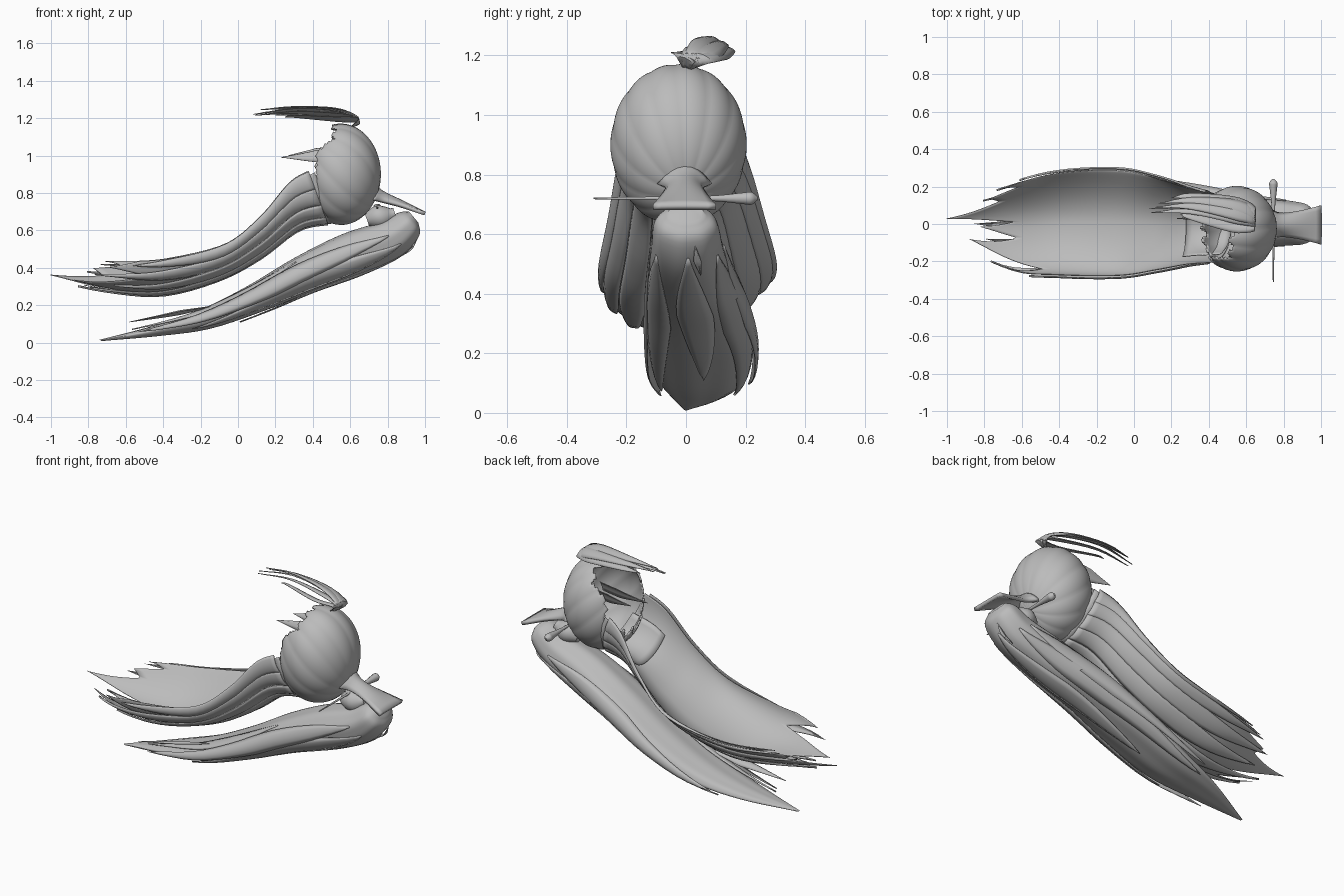
import bpy, math
from mathutils import Vector

if "Cube" in bpy.data.objects:
    bpy.data.objects.remove(bpy.data.objects["Cube"])

hair = bpy.data.materials.new("hair grey")
hair.diffuse_color = (0.5, 0.5, 0.5, 1)
hair.use_nodes = True
hair.node_tree.nodes["Principled BSDF"].inputs["Base Color"].default_value = hair.diffuse_color
trim = bpy.data.materials.new("tie grey")
trim.diffuse_color = (0.5, 0.5, 0.5, 1)
trim.use_nodes = True
trim.node_tree.nodes["Principled BSDF"].inputs["Base Color"].default_value = trim.diffuse_color


def spline(pts, t):
    """Catmull-Rom through a list of tuples, t in 0..len-1."""
    n = len(pts) - 1
    i = max(0, min(n - 1, int(t)))
    f = t - i
    p1, p2 = Vector(pts[i]), Vector(pts[i + 1])
    p0 = Vector(pts[i - 1]) if i > 0 else p1 * 2 - p2
    p3 = Vector(pts[i + 2]) if i + 2 <= n else p2 * 2 - p1
    return 0.5 * (2 * p1 + (p2 - p0) * f + (2 * p0 - 5 * p1 + 4 * p2 - p3) * f * f
                  + (3 * p1 - p0 - 3 * p2 + p3) * f ** 3)


def sheet(name, func, nt, nv, mat=hair, thick=0.004, loop=False, keep=None):
    """Grid surface func(t, v), t and v in 0..1, optionally closed along v."""
    cols = nv if loop else nv + 1
    verts = [func(i / nt, j / nv) for i in range(nt + 1) for j in range(cols)]
    faces = []
    for i in range(nt):
        for j in range(nv):
            k = (j + 1) % cols
            f = (i * cols + j, i * cols + k, (i + 1) * cols + k, (i + 1) * cols + j)
            mid = sum((Vector(verts[a]) for a in f), Vector()) / 4
            if keep is None or keep(mid):
                faces.append(f)
    if loop and keep is None:
        faces.append(tuple(reversed(range(cols))))
        faces.append(tuple(nt * cols + j for j in range(cols)))
    me = bpy.data.meshes.new(name)
    me.from_pydata(verts, [], faces)
    me.validate()
    ob = bpy.data.objects.new(name, me)
    bpy.context.collection.objects.link(ob)
    me.materials.append(mat)
    bpy.context.view_layer.objects.active = ob
    bpy.ops.object.select_all(action='DESELECT')
    ob.select_set(True)
    bpy.ops.object.mode_set(mode='EDIT')
    bpy.ops.mesh.select_all(action='SELECT')
    bpy.ops.mesh.remove_doubles(threshold=0.0005)
    bpy.ops.mesh.delete_loose()
    bpy.ops.mesh.select_all(action='SELECT')
    bpy.ops.mesh.normals_make_consistent(inside=False)
    bpy.ops.object.mode_set(mode='OBJECT')
    bpy.ops.object.shade_smooth_by_angle(angle=math.radians(40))
    if thick:
        m = ob.modifiers.new("thickness", 'SOLIDIFY')
        m.thickness = thick
        m.offset = 0
    return ob


# Scalp cap: ellipsoid whose strands radiate from the tie, open at the face side
C, R = Vector((0.55, -0.025, 0.9)), Vector((0.208, 0.222, 0.265))
pole = Vector((0.8, 0.1, -0.6)).normalized()
side = Vector((0, 1, 0)).cross(pole).normalized()
up = pole.cross(side)


def cap(t, v):
    a, p = math.pi * t, math.tau * v
    d = pole * math.cos(a) + (side * math.cos(p) + up * math.sin(p)) * math.sin(a)
    r = 1 + 0.018 * (abs(math.sin(p * 7)) - 0.5) * math.sin(a)
    return C + Vector((d.x * R.x, d.y * R.y, d.z * R.z)) * r


def in_cap(m):
    jag = 0.015 * math.sin(m.y * 90)
    edge = 0.52 if -0.18 < m.y < 0.14 and m.z > 0.8 else 0.41 if m.z > 0.88 else 0.375
    return m.x > edge + jag


sheet("scalp_cap", cap, 48, 112, thick=0.01, loop=True, keep=in_cap)

# Long front hair: trough stations (floor x, floor z, rim x, rim z, half width, centre y)
TROUGH = [(0.52, .64, .41, .91, .185, -.02), (.33, .61, .28, .84, .205, -.01),
          (.12, .46, .12, .66, .245, 0), (-.10, .345, -.08, .51, .28, .005),
          (-.40, .265, -.40, .445, .272, 0), (-.70, .285, -.66, .43, .225, -.02),
          (-1.01, .35, -.94, .42, .09, 0)]


def trough(s, u, out=0):
    fx, fz, rx, rz, w, yc = spline(TROUGH, s)
    a = u * math.pi / 2
    k = 1 - math.cos(a)
    lift = 0.2 * max(0, k * (1 - k)) * min(1, s / 2) if u > 0 else 0
    return Vector((fx + (rx - fx) * k, yc + (w + out) * math.sin(a),
                   fz + (rz - fz) * k - out * math.cos(a) + lift))


# Zigzag end of the sheet as (across, length)
ENDS = [(-1, 4.5), (-.88, 5.1), (-.7, 4.3), (-.32, 5.6), (-.15, 4.75), (.0, 5.4),
        (.08, 4.8), (.2, 5.99), (.45, 5.1), (.58, 5.3), (.7, 4.8), (.88, 5.15), (1, 4.6)]


def sheet_end(u):
    for (a, ea), (b, eb) in zip(ENDS, ENDS[1:]):
        if u <= b:
            return ea + (eb - ea) * (u - a) / (b - a)
    return ENDS[-1][1]


sheet("front_hair_sheet", lambda t, v: trough(sheet_end(2 * v - 1) * t, 2 * v - 1), 30, 100)
# Short lining from inside the cap over the start of the sheet
sheet("inner_lining", lambda t, v: trough(1.25 * t, (2 * v - 1) * .7, -.025), 8, 16)


# Outer layer of tapered locks beneath the sheet
def trough_lock(name, u, h, s0, s1, out, start):
    def f(t, v):
        k = 1 if t < start else ((1 - t) / (1 - start)) ** 0.8
        x = 2 * v - 1
        uu = max(-1.05, min(1.05, u + h * k * x))
        return trough(s0 + (s1 - s0) * t, uu, out * min(1, 4 * t) + 0.008 * (1 - x * x))
    sheet(name, f, 24, 6)


for i, (u, e) in enumerate([(-.92, 4.6), (-.7, 5.3), (-.45, 4.9), (-.2, 5.3), (.05, 5.5),
                            (.3, 5.2), (.52, 5.4), (.74, 5.2), (.93, 4.8)]):
    trough_lock(f"under_lock_{i}", u, 0.12, 0.2, e, 0.01, 0.65)

# Ponytail: top x, top z, bottom x, bottom z, half width, centre y
TAIL = [(.915, .70, .965, .64, .06, 0), (.86, .695, .968, .57, .105, 0),
        (.76, .645, .87, .465, .12, .005), (.55, .575, .66, .365, .14, .015),
        (.30, .45, .40, .275, .165, .035), (.05, .30, .15, .175, .172, .05),
        (-.20, .175, -.15, .075, .15, .05), (-.45, .09, -.43, .035, .095, .04),
        (-.74, .015, -.73, .008, .006, 0)]


def tail(s, a, out=0):
    tx, tz, bx, bz, w, yc = spline(TAIL, s)
    c, d = math.cos(a), math.sin(a)
    top, bot = Vector((tx, yc, tz)), Vector((bx, yc, bz))
    half = (top - bot) / 2
    return (top + bot) / 2 + half * c * (1 + out / max(half.length, 0.02)) + Vector((0, (w + out) * d, 0))


sheet("ponytail", lambda t, v: tail(8 * t, math.tau * v, 0.003 * math.sin(8 * math.tau * v) * math.sin(math.pi * t)),
      40, 48, thick=0, loop=True)


def tail_lock(name, a, h, s0, s1, lift):
    def f(t, v):
        k = math.sin(math.pi * min(0.5, t + 0.02)) * (1 if t < .5 else (2 - 2 * t) ** 0.7)
        x = 2 * v - 1
        return tail(s0 + (s1 - s0) * t, a + h * k * x, 0.004 * (1 - x * x) + lift * t * t)
    sheet(name, f, 18, 4)


for i, (a, h, s0, s1, l) in enumerate([(-1.4, .5, 2, 7.3, .045), (1.5, .55, 2, 6.5, .035),
                                       (2.1, .5, 1.8, 6.6, .01), (-2.1, .5, 1.8, 6.3, .012),
                                       (3.1, .4, 1.5, 5.5, .012), (-.7, .3, 4, 7.4, .02)]):
    tail_lock(f"ponytail_lock_{i}", a, h, s0, s1, l)


def blade(name, path, w, wdir, start=0.0):
    """Curved strand along path, swelling then tapering to its tip."""
    wd = Vector(wdir).normalized()

    def f(t, v):
        k = max(0.02, min(1, start + 2.5 * t, 1.8 * (1 - t)))
        x = 2 * v - 1
        p = spline(path, t * (len(path) - 1))
        return p + wd * w * k * x + Vector((0, 0, 0.012 * k * (1 - x * x)))
    sheet(name, f, 16, 4)


# Loose strands on the ponytail
blade("loose_strand_low", [(.96, .03, .56), (.93, .04, .5), (.87, .05, .46)], .012, (0, 1, 0))
blade("loose_strand_end", [(-.1, -.04, .2), (-.35, -.08, .15), (-.58, -.1, .11)], .03, (0, 1, -.3))

# Tuft on top sweeping over the face
for i, (ty, tx, tz, my, mz) in enumerate([(.06, .09, 1.215, .04, 1.215), (.08, .08, 1.22, .07, 1.23),
                                          (.11, .13, 1.23, .10, 1.225), (.14, .20, 1.215, .115, 1.205),
                                          (.05, .25, 1.205, -.01, 1.195), (.09, .12, 1.245, .06, 1.24)]):
    blade(f"top_tuft_{i}", [(.61, 0, 1.155), (.645, my * .5, 1.19),
                            (.52, my, mz), (.3, (my + ty) / 2 + .02, mz + .015), (tx, ty, tz)],
          .04, (0.1, 1, -0.4), 0.3)

# Fringe spikes poking out of the opening
for i, (y, x, z) in enumerate([(.03, .23, .99), (.13, .27, 1.0)]):
    blade(f"fringe_spike_{i}", [(.53, y, z + .02), (.40, y, z + .005), (x, y, z)],
          .035, (0, .5, 1), 1)

# Flared hair tie plate: x, z, half width
TIE = [(.74, .825, .085), (.79, .792, .058), (.88, .75, .07), (1.0, .69, .105)]


def tie(t, v):
    x, z, w = spline(TIE, 3 * t)
    u = 2 * v - 1
    return Vector((x - .02 * u * u * (1 - t), w * u - .005, z - .06 * u * u * (1 - t)))


sheet("hair_tie_plate", tie, 12, 8, mat=trim, thick=0.02)


# Cuff holding the ponytail to the cap
def cuff(t, v):
    c = Vector((.69, 0, .655)).lerp(Vector((.84, 0, .69)), t)
    r = .03 + .03 * math.sin(math.pi * min(1, t * 1.1))
    a = math.tau * v
    return c + Vector((-.35 * r * math.cos(a), r * math.sin(a) * 1.1, r * math.cos(a)))


sheet("hair_tie_cuff", cuff, 10, 16, mat=trim, thick=0, loop=True)

# Hair pin: thin rod along y swelling to a knob
PIN = [(-.31, .003), (-.12, .006), (.08, .009), (.19, .02), (.22, .022), (.24, .006)]


def pin(t, v):
    y, r = spline([(a, b, 0) for a, b in PIN], 5 * t)[:2]
    return Vector((.745 + r * math.cos(math.tau * v), y, .72 + r * math.sin(math.tau * v)))


sheet("hair_pin", pin, 20, 10, mat=trim, thick=0, loop=True)
